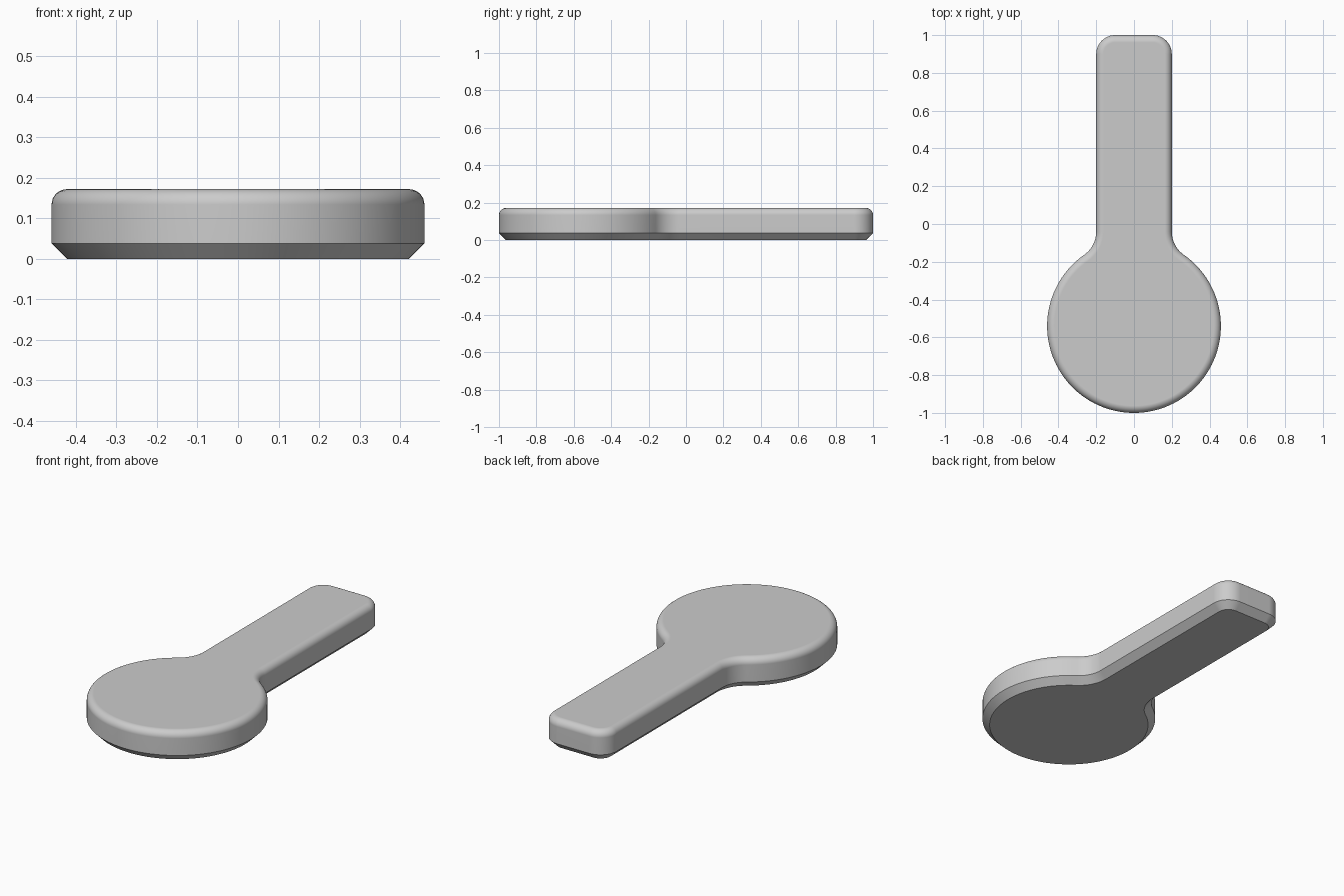
import bpy
import bmesh
from math import sin, cos, pi, sqrt, atan2

if "Cube" in bpy.data.objects:
    bpy.data.objects.remove(bpy.data.objects["Cube"])

HEIGHT, EDGE = 0.172, 0.038
DISC_R, DISC_Y = 0.46, -0.54
HALF_W, END_Y, CORNER = 0.2, 1.0, 0.1
FILLET = 0.15


def arc(cx, cy, r, a0, a1, n):
    return [(cx + r * cos(a0 + (a1 - a0) * i / n),
             cy + r * sin(a0 + (a1 - a0) * i / n)) for i in range(n + 1)]


def outline(inset):
    """Disc blended into a rounded handle, moved inward by inset."""
    fx = HALF_W + FILLET
    rise = sqrt((DISC_R + FILLET) ** 2 - fx ** 2)
    a = atan2(rise, fx)
    right = arc(0, DISC_Y, DISC_R - inset, -pi / 2, a, 48)
    right += arc(fx, DISC_Y + rise, FILLET + inset, pi + a, pi, 12)[1:]
    right += arc(HALF_W - CORNER, END_Y - CORNER, CORNER - inset, 0, pi / 2, 12)
    left = [(-x, y) for x, y in reversed(right[1:])]
    return right + left


# Edge profile: chamfered underside, straight wall, rounded top
profile = [(EDGE, 0), (0, EDGE)]
profile += [(EDGE * (1 - cos(t)), HEIGHT - EDGE + EDGE * sin(t))
            for t in (pi / 2 * i / 8 for i in range(9))]

# Loft the outline through the profile
bm = bmesh.new()
rings = [[bm.verts.new((x, y, z)) for x, y in outline(d)] for d, z in profile]
for low, high in zip(rings, rings[1:]):
    for i in range(len(low)):
        j = (i + 1) % len(low)
        bm.faces.new((low[i], low[j], high[j], high[i]))
bm.faces.new(rings[0][::-1])
bm.faces.new(rings[-1])
mesh = bpy.data.meshes.new("paddle_body")
bm.to_mesh(mesh)
bm.free()

body = bpy.data.objects.new("paddle_body", mesh)
bpy.context.collection.objects.link(body)

# Plain grey material
grey = bpy.data.materials.new("light_grey")
grey.use_nodes = True
colour = (0.6, 0.6, 0.6, 1)
grey.diffuse_color = colour
grey.node_tree.nodes["Principled BSDF"].inputs["Base Color"].default_value = colour
mesh.materials.append(grey)

# Smooth rounded edges, crisp chamfer
bpy.ops.object.select_all(action="DESELECT")
body.select_set(True)
bpy.context.view_layer.objects.active = body
bpy.ops.object.shade_smooth_by_angle(angle=pi / 6)
weighted = body.modifiers.new("weighted_normals", "WEIGHTED_NORMAL")
weighted.keep_sharp = True
